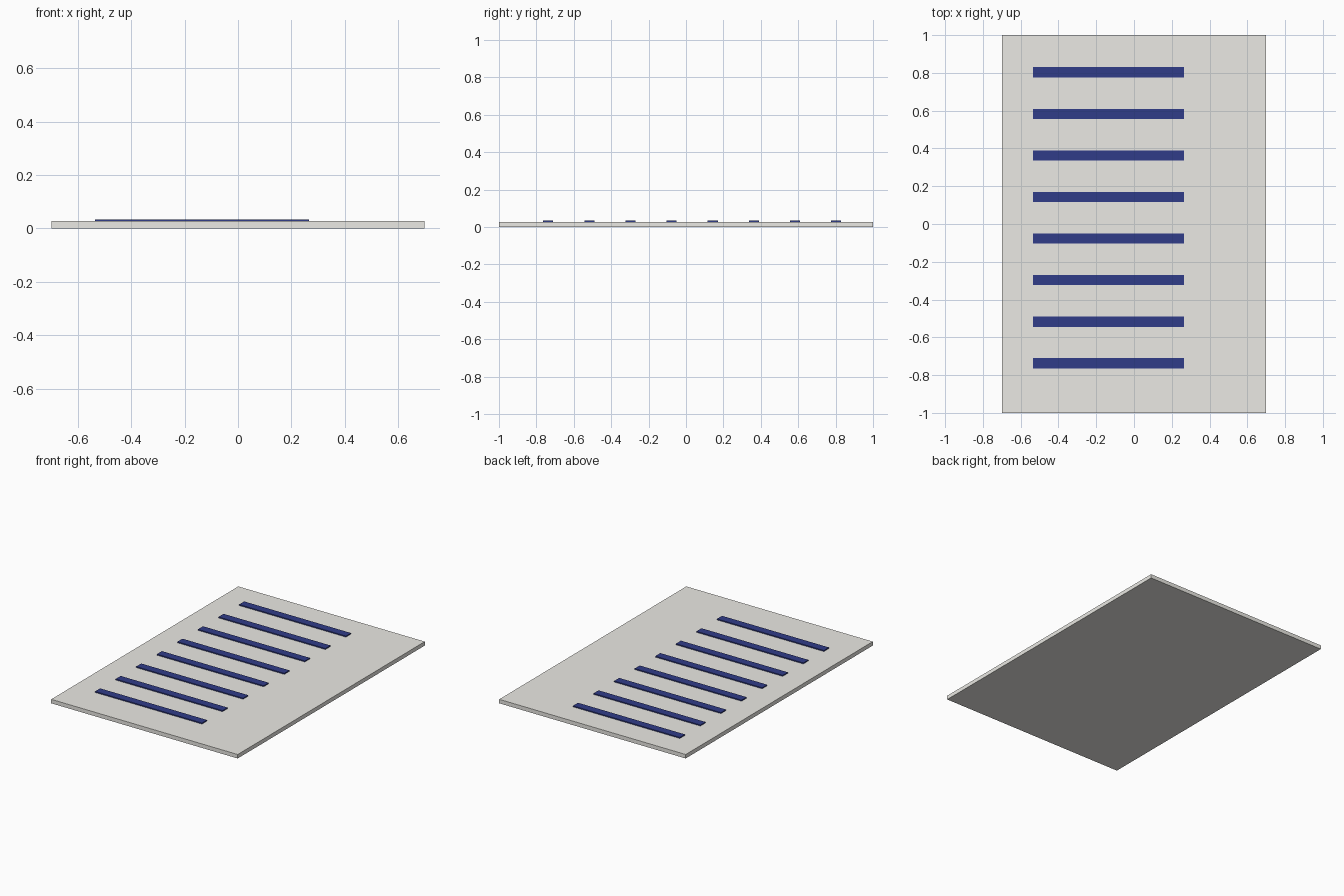
import bpy

if "Cube" in bpy.data.objects:
    bpy.data.objects.remove(bpy.data.objects["Cube"])


def material(name, color):
    mat = bpy.data.materials.new(name)
    mat.diffuse_color = (*color, 1.0)
    mat.use_nodes = True
    mat.node_tree.nodes["Principled BSDF"].inputs["Base Color"].default_value = mat.diffuse_color
    return mat


def box(name, center_xy, size_xy, z0, z1, mat):
    """Axis-aligned slab between two heights."""
    bpy.ops.mesh.primitive_cube_add(
        size=1, location=(*center_xy, (z0 + z1) / 2))
    obj = bpy.context.object
    obj.name = name
    obj.scale = (*size_xy, z1 - z0)
    bpy.ops.object.transform_apply(location=False, rotation=False, scale=True)
    obj.data.materials.append(mat)
    return obj


paper = material("paper", (0.83, 0.82, 0.78))
ink = material("ink", (0.03, 0.045, 0.25))

SHEET_TOP = 0.027
LINE_TOP = 0.034

# Flat sheet
box("sheet", (0, 0), (1.396, 2.0), 0, SHEET_TOP, paper)

# Eight raised lines, evenly spaced and offset to the left
for i in range(8):
    y = 0.803 - i * 0.22
    box(f"line_{i + 1}", (-0.135, y), (0.80, 0.054),
        SHEET_TOP - 0.001, LINE_TOP, ink)
